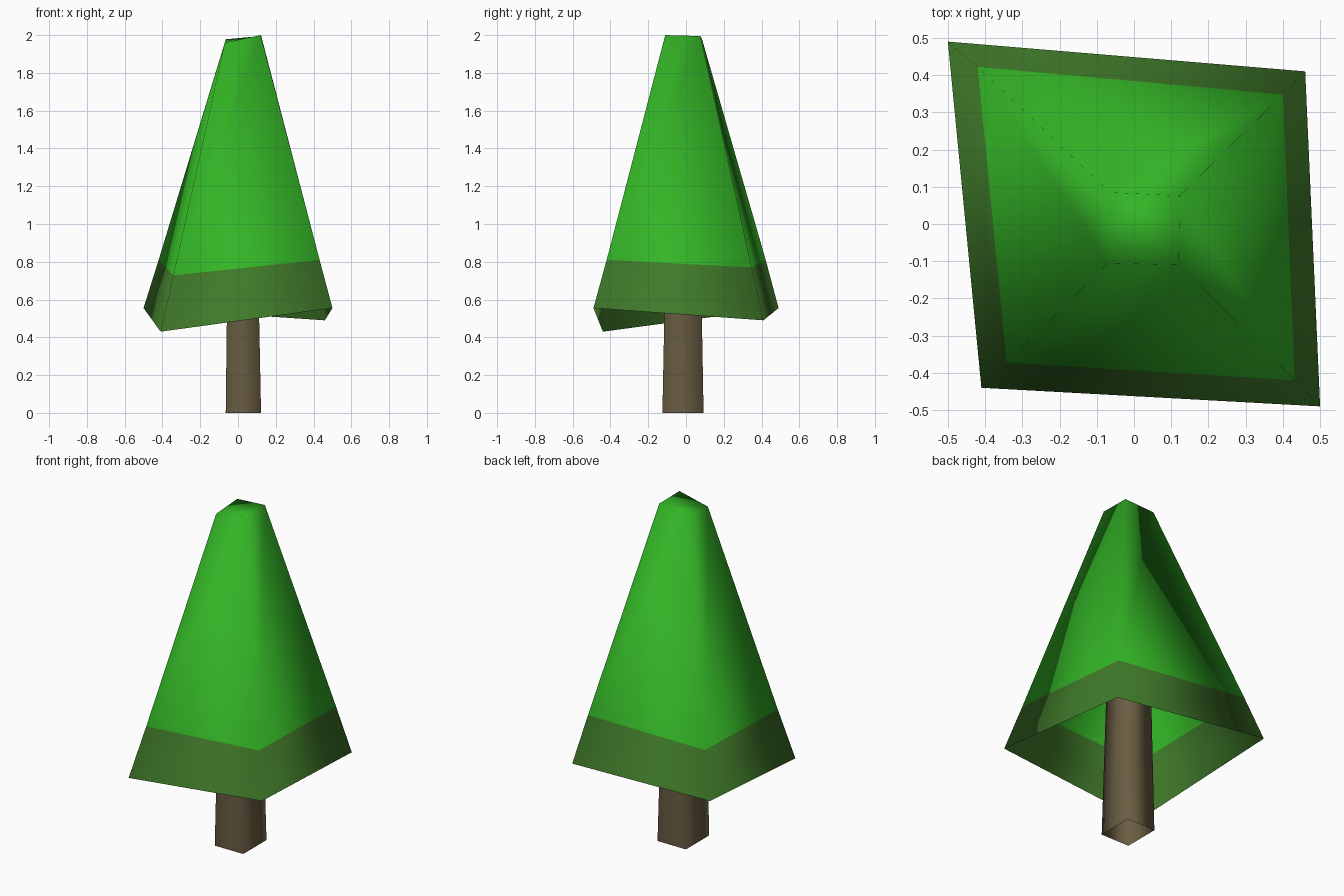
import bpy
import bmesh

if "Cube" in bpy.data.objects:
    bpy.data.objects.remove(bpy.data.objects["Cube"])


def make_material(name, color):
    mat = bpy.data.materials.new(name)
    mat.diffuse_color = (*color, 1.0)
    mat.use_nodes = True
    mat.node_tree.nodes["Principled BSDF"].inputs["Base Color"].default_value = mat.diffuse_color
    return mat


leaf_green = make_material("leaf green", (0.033, 0.456, 0.019))
dark_hem = make_material("dark hem green", (0.050, 0.190, 0.022))
bark_brown = make_material("bark brown", (0.138, 0.107, 0.053))


def loft(name, rings, materials, cap_top=False):
    """Skin four-sided rings from bottom to top; one material per band."""
    bm = bmesh.new()
    loops = [[bm.verts.new(p) for p in ring] for ring in rings]
    for band, (low, high) in enumerate(zip(loops, loops[1:])):
        for i in range(4):
            j = (i + 1) % 4
            face = bm.faces.new((low[i], low[j], high[j], high[i]))
            face.material_index = min(band, len(materials) - 1)
    if cap_top:
        face = bm.faces.new(loops[-1])
        face.material_index = len(materials) - 1
    for face in bm.faces:
        face.smooth = True
    mesh = bpy.data.meshes.new(name)
    bm.to_mesh(mesh)
    bm.free()
    for mat in materials:
        mesh.materials.append(mat)
    obj = bpy.data.objects.new(name, mesh)
    bpy.context.collection.objects.link(obj)
    return obj


def box_ring(x0, x1, y0, y1, z):
    return [(x0, y0, z), (x1, y0, z), (x1, y1, z), (x0, y1, z)]


# Crooked pyramid of foliage, open below, with a dark hem
# Corner order: front left, front right, back right, back left
hem_bottom = [(-0.41, -0.44, 0.43), (0.50, -0.49, 0.555),
              (0.46, 0.41, 0.49), (-0.50, 0.49, 0.555)]
hem_top = [(-0.342, -0.372, 0.728), (0.432, -0.42, 0.81),
           (0.40, 0.348, 0.77), (-0.42, 0.422, 0.81)]
crown = [(-0.07, -0.105, 1.96), (0.12, -0.11, 2.0),
         (0.123, 0.076, 1.995), (-0.065, 0.085, 1.978)]
loft("foliage", [hem_bottom, hem_top, crown], [dark_hem, leaf_green], cap_top=True)

# Square trunk, slightly tapered, running up inside the foliage
loft("trunk", [box_ring(-0.065, 0.122, -0.125, 0.093, 0.0),
               box_ring(-0.055, 0.105, -0.108, 0.078, 0.85)], [bark_brown])
